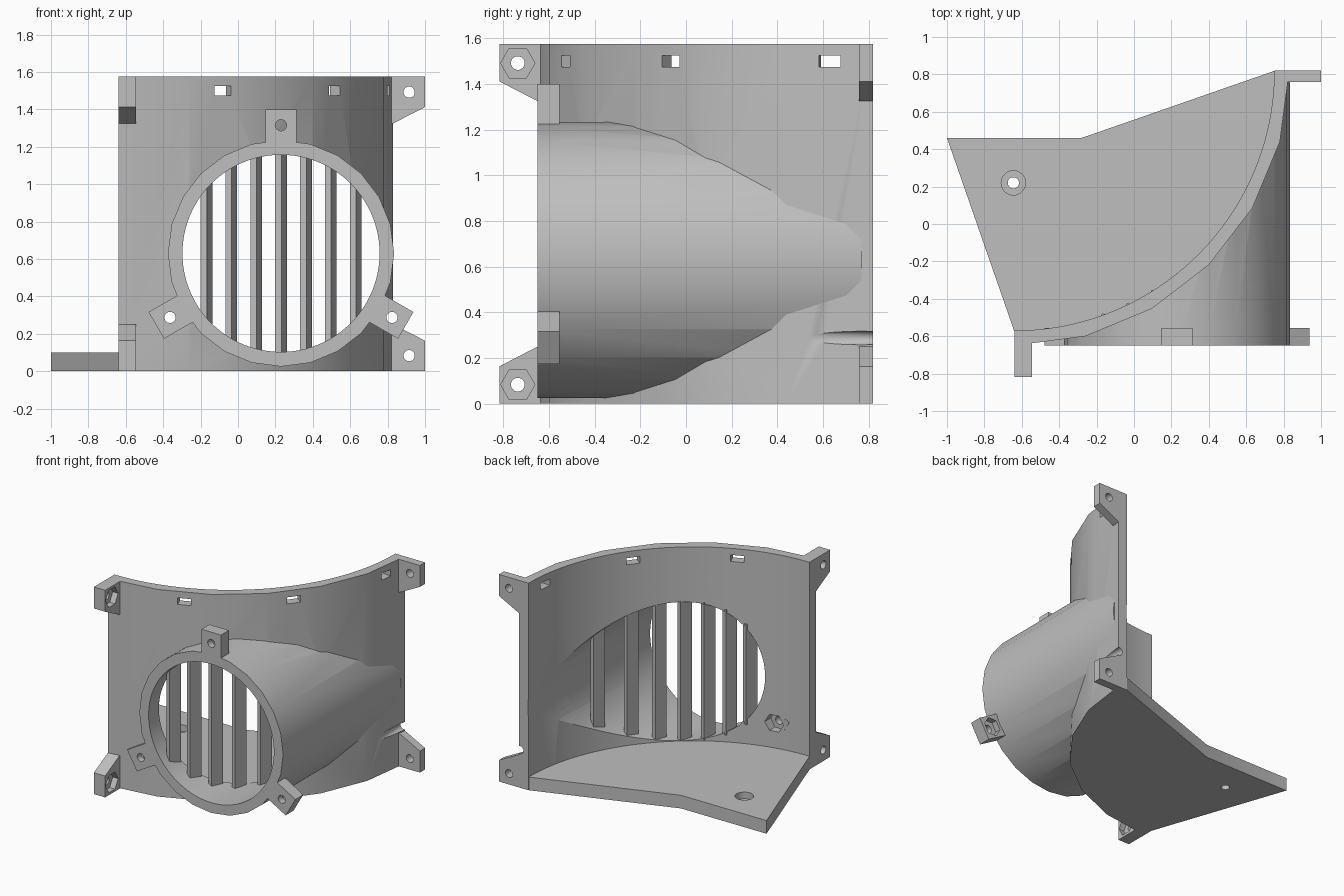
import bpy, bmesh
from math import sin, cos, pi, radians, sqrt

cube = bpy.data.objects.get("Cube")
if cube:
    bpy.data.objects.remove(cube, do_unlink=True)

# Single plastic colour
grey = bpy.data.materials.new("light_grey_plastic")
grey.use_nodes = True
tone = (0.52, 0.52, 0.52, 1)
grey.diffuse_color = tone
grey.node_tree.nodes["Principled BSDF"].inputs["Base Color"].default_value = tone

CX, CY = -0.64, 0.82          # centre of the curved wall
R_IN, R_OUT = 1.39, 1.47      # wall radii
HEIGHT = 1.575
DX, DZ = 0.23, 0.63           # duct axis
BORE, SHELL = 0.527, 0.605    # duct radii
FRONT = -0.65


def prism(name, points, low, high, axis="z"):
    """Extrude a 2D outline along an axis."""
    place = {"x": lambda a, b, h: (h, a, b),
             "y": lambda a, b, h: (a, h, b),
             "z": lambda a, b, h: (a, b, h)}[axis]
    bm = bmesh.new()
    ends = [[bm.verts.new(place(a, b, h)) for a, b in points] for h in (low, high)]
    bm.faces.new(ends[0])
    bm.faces.new(ends[1][::-1])
    n = len(points)
    for i in range(n):
        j = (i + 1) % n
        bm.faces.new((ends[0][i], ends[0][j], ends[1][j], ends[1][i]))
    bmesh.ops.recalc_face_normals(bm, faces=bm.faces)
    mesh = bpy.data.meshes.new(name)
    bm.to_mesh(mesh)
    bm.free()
    mesh.materials.append(grey)
    obj = bpy.data.objects.new(name, mesh)
    bpy.context.collection.objects.link(obj)
    return obj


def ring(a, b, r, sides, turn=0.0):
    return [(a + r * cos(turn + 2 * pi * i / sides),
             b + r * sin(turn + 2 * pi * i / sides)) for i in range(sides)]


def arc(r, steps):
    """Quarter arc of the wall, from the back end to the front end."""
    return [(CX + r * cos(pi / 2 * i / steps),
             CY - r * sin(pi / 2 * i / steps)) for i in range(steps + 1)]


def box(a, b, along, across, turn):
    """Rotated rectangle centred on a point."""
    c, s = cos(turn), sin(turn)
    return [(a + u * along / 2 * c - v * across / 2 * s,
             b + u * along / 2 * s + v * across / 2 * c)
            for u, v in ((-1, -1), (1, -1), (1, 1), (-1, 1))]


def cut(obj, *cutters):
    for cutter in cutters:
        cutter.hide_render = True
        mod = obj.modifiers.new("cut", "BOOLEAN")
        mod.operation = "DIFFERENCE"
        mod.solver = "EXACT"
        mod.object = cutter
        bpy.context.view_layer.objects.active = obj
        bpy.ops.object.modifier_apply(modifier=mod.name)
        bpy.data.objects.remove(cutter, do_unlink=True)


def smooth(obj):
    bpy.ops.object.select_all(action="DESELECT")
    obj.select_set(True)
    bpy.context.view_layer.objects.active = obj
    bpy.ops.object.shade_smooth_by_angle(angle=radians(25))


def bore():
    return prism("bore_cutter", ring(DX, DZ, BORE, 96), -1, 1.2, "y")


# Curved wall with the duct opening and three cable slots
wall = prism("curved_wall", arc(R_IN, 48) + arc(R_OUT, 6)[::-1], 0, HEIGHT)
cut(wall, bore())
for deg in (7.5, 37.5, 67.5):
    t = -radians(deg)
    spot = CX + 1.43 * cos(t), CY + 1.43 * sin(t)
    cut(wall, prism("slot_cutter", box(*spot, 0.3, 0.095, t), 1.475, 1.525))

# Base plate with a counterbored hole
base = prism("base_plate", [(-1, 0.46), (-0.28, 0.46)] + arc(R_IN + 0.004, 48), 0, 0.1)
cut(base,
    prism("hole_cutter", ring(-0.645, 0.22, 0.03, 32), -0.1, 0.2),
    prism("counterbore_cutter", ring(-0.645, 0.22, 0.065, 32), 0.05, 0.2))

# Round duct, trimmed where it meets the wall
duct = prism("round_duct", ring(DX, DZ, SHELL, 24), FRONT, 0.77, "y")
cut(duct, prism("inside_cutter", ring(CX, CY, R_IN + 0.012, 192), -1, 3), bore())

# Angled vertical louvres across the opening
for i in range(-3, 4):
    x = DX + i * 0.133
    y = CY - sqrt(1.43 ** 2 - (x - CX) ** 2)
    near = max(abs(x - DX) - 0.03, 0)
    half = sqrt(BORE ** 2 - near ** 2) + 0.006
    prism("louvre", box(x, y, 0.035, 0.1, radians(-17)), DZ - half, DZ + half)

# Screw ears around the duct mouth, with nut pockets behind
for deg in (90, 210, 330):
    t = radians(deg)
    ear = prism("duct_ear", box(DX + 0.68 * cos(t), DZ + 0.68 * sin(t), 0.18, 0.165, t),
                FRONT, -0.555, "y")
    hx, hz = DX + 0.685 * cos(t), DZ + 0.685 * sin(t)
    targets = [ear] if deg == 90 else [ear, wall]
    for part in targets:
        cut(part,
            prism("hole_cutter", ring(hx, hz, 0.03, 24), -0.9, 1, "y"),
            prism("nut_cutter", ring(hx, hz, 0.07, 6, t + pi / 6), -0.6, -0.42, "y"))

# Corner mounting ears, mirrored top and bottom
for label, flip in (("lower", False), ("upper", True)):
    def z(v):
        return HEIGHT - v if flip else v

    side = prism(label + "_side_ear",
                 [(0.77, z(0)), (1, z(0)), (1, z(0.163)), (0.83, z(0.25)), (0.77, z(0.25))],
                 0.758, 0.82, "y")
    cut(side, prism("hole_cutter", ring(0.915, z(0.083), 0.03, 24), 0.6, 1, "y"))

    front = prism(label + "_front_ear",
                  [(-0.62, z(0)), (-0.818, z(0)), (-0.818, z(0.163)),
                   (-0.65, z(0.25)), (-0.62, z(0.25))],
                  -0.64, -0.545, "x")
    cut(front,
        prism("hole_cutter", ring(-0.737, z(0.083), 0.03, 24), -0.8, -0.4, "x"),
        prism("nut_cutter", ring(-0.737, z(0.083), 0.075, 6), -0.59, -0.4, "x"))

for part in (wall, duct, base):
    smooth(part)
